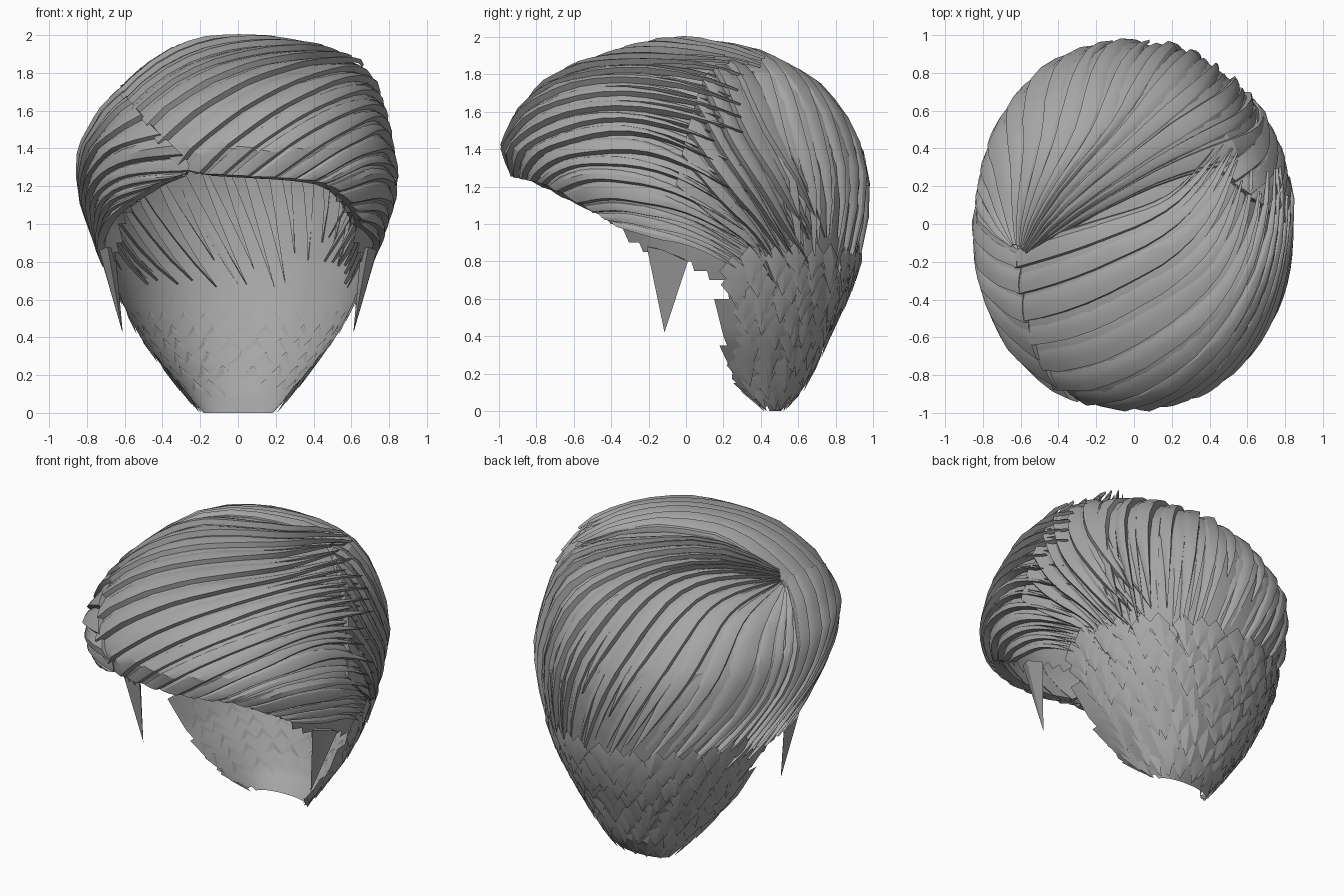
import bpy, bmesh, math, random
from mathutils import Vector
from mathutils.bvhtree import BVHTree

if "Cube" in bpy.data.objects:
    bpy.data.objects.remove(bpy.data.objects["Cube"])

random.seed(4)
CENTRE = Vector((0, 0.03, 1.12))
grey = bpy.data.materials.new("hair_grey")
grey.diffuse_color = (0.38, 0.38, 0.38, 1)
grey.use_nodes = True
grey.node_tree.nodes["Principled BSDF"].inputs["Base Color"].default_value = grey.diffuse_color

# Head outline rings: z, centre x, half width, front y, back y, y of widest point
RINGS = [(0, 0, .2, .38, .52, .43), (.1, 0, .29, .2, .62, .35),
         (.2, 0, .37, 0, .68, .28), (.4, 0, .53, -.2, .77, .2),
         (.6, 0, .64, -.4, .87, .15), (.8, 0, .725, -.55, .94, .1),
         (1, 0, .79, -.68, .98, .05), (1.12, 0, .83, -.8, .99, 0),
         (1.25, 0, .845, -.93, .99, 0), (1.4, -.01, .83, -.99, .96, 0),
         (1.6, .02, .76, -.91, .85, 0), (1.75, .06, .66, -.77, .72, 0),
         (1.85, .08, .56, -.6, .57, 0), (1.93, .04, .4, -.36, .39, 0),
         (1.98, -.03, .2, -.15, .18, 0), (1.99, -.05, .01, -.01, .01, 0)]
# Lower hairline: y, z
HAIRLINE = [(-1, 1.3), (-.75, 1.22), (-.6, 1.12), (-.4, 1.0), (-.2, .82), (0, .76),
            (.19, .68), (.205, .3), (.27, .12), (.4, 0), (1, -.1)]


def make_object(name, bm):
    bmesh.ops.recalc_face_normals(bm, faces=bm.faces)
    me = bpy.data.meshes.new(name)
    bm.to_mesh(me)
    bm.free()
    me.materials.append(grey)
    ob = bpy.data.objects.new(name, me)
    bpy.context.collection.objects.link(ob)
    bpy.ops.object.select_all(action='DESELECT')
    ob.select_set(True)
    bpy.context.view_layer.objects.active = ob
    bpy.ops.object.shade_smooth_by_angle(angle=math.radians(22))
    return ob


def hairline(y):
    for (y0, z0), (y1, z1) in zip(HAIRLINE, HAIRLINE[1:]):
        if y <= y1:
            return z0 + (z1 - z0) * max(0, y - y0) / (y1 - y0)
    return -.1


def rounded(v):
    return math.copysign(abs(v) ** .93, v)


def head(z, a, off=0):
    """Point on the head outline at height z and angle a from the back."""
    z = min(max(z, 0), 1.99)
    for r0, r1 in zip(RINGS, RINGS[1:]):
        if z <= r1[0]:
            f = (z - r0[0]) / (r1[0] - r0[0])
            _, cx, hw, yf, yb, yc = [p + (q - p) * f for p, q in zip(r0, r1)]
            break
    c, s = rounded(math.cos(a)), rounded(math.sin(a))
    ry = (yb - yc) if c > 0 else (yc - yf)
    return Vector((cx + max(hw + off, .005) * s, yc + max(ry + off, .005) * c, z))


def loft(off, steps, cols=64):
    bm = bmesh.new()
    levels = [r0[0] + (r1[0] - r0[0]) * k / steps
              for r0, r1 in zip(RINGS, RINGS[1:]) for k in range(steps)] + [1.99]
    rows = []
    for z in levels:
        o = off * (.35 + .65 * min(1, max(0, (z - .45) / .55)))
        row = [bm.verts.new(head(z, 2 * math.pi * j / cols, o)) for j in range(cols)]
        if z > 1.5:
            for v in row:
                v.co.z += off * (z - 1.5) * 2
        rows.append(row)
    for a, b in zip(rows, rows[1:]):
        for j in range(cols):
            k = (j + 1) % cols
            bm.faces.new((a[j], a[k], b[k], b[j]))
    bm.faces.new(rows[-1])
    return bm


# Hidden guide surface that the locks follow
guide = loft(0, 1)
TREE = BVHTree.FromBMesh(guide)
guide.free()

# Scalp cap, open at the face and throat
cap = loft(-.04, 4)
gone = [f for f in cap.faces
        if f.calc_center_median().z < hairline(f.calc_center_median().y) + .02]
bmesh.ops.delete(cap, geom=gone, context='FACES')
make_object("scalp_cap", cap)


def spline(pts, t):
    """Smooth curve through evenly spaced points, t from 0 to 1."""
    n = len(pts) - 1
    x = min(max(t, 0), 1) * n
    i = min(int(x), n - 1)
    f = x - i
    b, c = pts[i], pts[i + 1]
    a = pts[i - 1] if i else b * 2 - c
    d = pts[i + 2] if i + 2 <= n else c * 2 - b
    return b + (c - a) * (.5 * f) + (a * 2 - b * 5 + c * 4 - d) * (.5 * f * f) \
        + (b * 3 - a - c * 3 + d) * (.5 * f ** 3)


def on_head(guides, s, t, off):
    p = spline([spline(g, t) for g in guides], s)
    d = (p - CENTRE).normalized()
    hit = TREE.ray_cast(CENTRE, d)[0]
    return (hit or p) + d * off


SECTION = [(-1.15, -.04), (-.5, -.006), (.1, .008), (.75, .014), (1.15, -.05)]


def add_lock(bm, guides, s, half, end, drop, flick, n=14):
    """One wedge-shaped strand tapering to a point."""
    rows = []
    for i in range(n + 1):
        f = i / n
        w = max(.02, min(1, (1 - f) / .5) ** .85)
        lift = flick * f ** 3 * (1 - min(1, s * 1.3)) - drop
        rows.append([bm.verts.new(on_head(guides, s + u * half * w, f * end,
                                          o * (.25 + .75 * w) + lift))
                     for u, o in SECTION])
    m = len(SECTION)
    for a, b in zip(rows, rows[1:]):
        for j in range(m):
            k = (j + 1) % m
            bm.faces.new((a[j], a[k], b[k], b[j]))
    bm.faces.new(rows[0])
    bm.faces.new(rows[-1])


def add_family(name, guides, count, sink=0, flick=0, shortest=.8, layers=(.022, 0)):
    guides = [[Vector(p) for p in g] for g in guides]
    bm = bmesh.new()
    for layer, drop in enumerate(layers):
        for k in range(count):
            s = (k + (.5 if layer else 0)) / count
            half = .5 / count * random.uniform(.9, 1.3)
            end = random.uniform(shortest, 1) if layer else random.uniform(.9, 1)
            add_lock(bm, guides, s, half, end, sink + drop + random.uniform(0, .008), flick)
    make_object(name, bm)


# Fringe swept from the parting across to the right side
add_family("swept_fringe", [
    [(-.59, -.1, 1.68), (-.2, .02, 1.95), (.2, .17, 1.97), (.5, .49, 1.85)],
    [(-.56, -.4, 1.62), (-.1, -.25, 1.93), (.3, 0, 1.92), (.56, .42, 1.85)],
    [(-.45, -.68, 1.5), (.05, -.55, 1.82), (.45, -.2, 1.85), (.62, .34, 1.8)],
    [(-.3, -.91, 1.3), (.1, -.8, 1.6), (.5, -.4, 1.75), (.72, .3, 1.65)],
    [(.0, -.95, 1.26), (.35, -.8, 1.5), (.65, -.3, 1.6), (.8, .33, 1.5)],
    [(.3, -.88, 1.24), (.55, -.65, 1.4), (.75, -.2, 1.45), (.82, .42, 1.15)],
    [(.48, -.72, 1.2), (.68, -.45, 1.28), (.83, -.05, 1.2), (.78, .52, .85)],
    [(.6, -.5, 1.08), (.75, -.3, 1.08), (.82, .05, .98), (.74, .55, .7)],
    [(.68, -.38, .98), (.75, -.2, .92), (.76, .05, .85), (.71, .38, .65)]],
    19, flick=.045, shortest=.84)

# Crown locks fanning from the whorl and sweeping round the back
add_family("crown_locks", [
    [(-.53, -.15, 1.72), (.1, .2, 1.98), (.66, .38, 1.6), (.7, .66, .75)],
    [(-.53, -.14, 1.72), (.05, .35, 1.95), (.52, .65, 1.6), (.56, .85, .68)],
    [(-.54, -.13, 1.71), (-.05, .5, 1.88), (.25, .85, 1.55), (.4, .94, .6)],
    [(-.55, -.12, 1.70), (-.22, .5, 1.85), (-.05, .9, 1.45), (.24, .96, .58)],
    [(-.56, -.11, 1.69), (-.42, .45, 1.75), (-.3, .85, 1.38), (.06, .96, .58)],
    [(-.58, -.10, 1.68), (-.57, .35, 1.6), (-.55, .68, 1.25), (-.16, .93, .6)],
    [(-.60, -.10, 1.66), (-.7, .18, 1.48), (-.74, .42, 1.12), (-.4, .82, .62)],
    [(-.61, -.11, 1.65), (-.76, .05, 1.4), (-.8, .25, 1.08), (-.62, .62, .64)]],
    16, sink=.008, shortest=.75)

# Diagonal locks behind the right temple, tucked under the fringe ends
add_family("right_back_locks", [
    [(.45, .3, 1.88), (.62, .45, 1.65), (.68, .65, 1.3), (.5, .87, .8)],
    [(.6, .12, 1.77), (.76, .28, 1.48), (.75, .52, 1.1), (.57, .79, .68)],
    [(.74, .02, 1.52), (.82, .22, 1.25), (.78, .47, .95), (.63, .68, .6)],
    [(.8, -.05, 1.2), (.82, .12, 1.05), (.77, .37, .85), (.69, .52, .58)]], 7, sink=.01)

# Short locks combed back from the parting on the left side
add_family("left_side_locks", [
    [(-.57, -.12, 1.68), (-.75, 0, 1.45), (-.82, .15, 1.15), (-.66, .56, .66)],
    [(-.53, -.35, 1.62), (-.76, -.25, 1.4), (-.84, 0, 1.1), (-.72, .42, .68)],
    [(-.41, -.68, 1.48), (-.7, -.45, 1.35), (-.84, -.1, 1.1), (-.74, .32, .68)],
    [(-.25, -.9, 1.3), (-.62, -.6, 1.25), (-.8, -.25, 1.08), (-.75, .24, .7)],
    [(-.43, -.74, 1.2), (-.68, -.5, 1.12), (-.78, -.2, .95), (-.75, .17, .73)],
    [(-.6, -.5, 1.08), (-.72, -.35, 1.0), (-.76, -.15, .9), (-.74, .1, .77)]],
    11, sink=-.008)

# Nape covered in small overlapping pointed tufts
nape = bmesh.new()
for row in range(11):
    z = .08 + row * .072
    step = .115 / head(z, math.pi / 2).x
    for col in range(-20, 21):
        a = (col + .5 * (row % 2)) * step + random.uniform(-.2, .2) * step
        p = head(z, a)
        if abs(a) > 2 or z < hairline(p.y) + .02 or p.y < .23:
            continue
        tip = z - random.uniform(.08, .13)
        lean = random.uniform(-.3, .3) * step
        top, left, mid, right, end = [nape.verts.new(head(*p)) for p in (
            (z + .1, a, -.022), (z + .02, a - step * .58, -.012), (z, a + lean * .4, .002),
            (z + .02, a + step * .58, -.012), (tip, a + lean, .006))]
        for f in ((top, left, mid), (top, mid, right), (left, end, mid), (mid, end, right)):
            nape.faces.new(f)
make_object("nape_tufts", nape)

# Pointed sideburns in front of the ears
burns = bmesh.new()
for side in (-1, 1):
    base = [burns.verts.new((side * x, y, z)) for x, y, z in
            ((.69, -.21, .88), (.735, -.12, .86), (.72, .01, .80), (.65, -.1, .86))]
    tip = burns.verts.new((side * .61, -.115, .42))
    burns.faces.new(base)
    for j in range(4):
        burns.faces.new((base[j], base[(j + 1) % 4], tip))
make_object("sideburns", burns)
